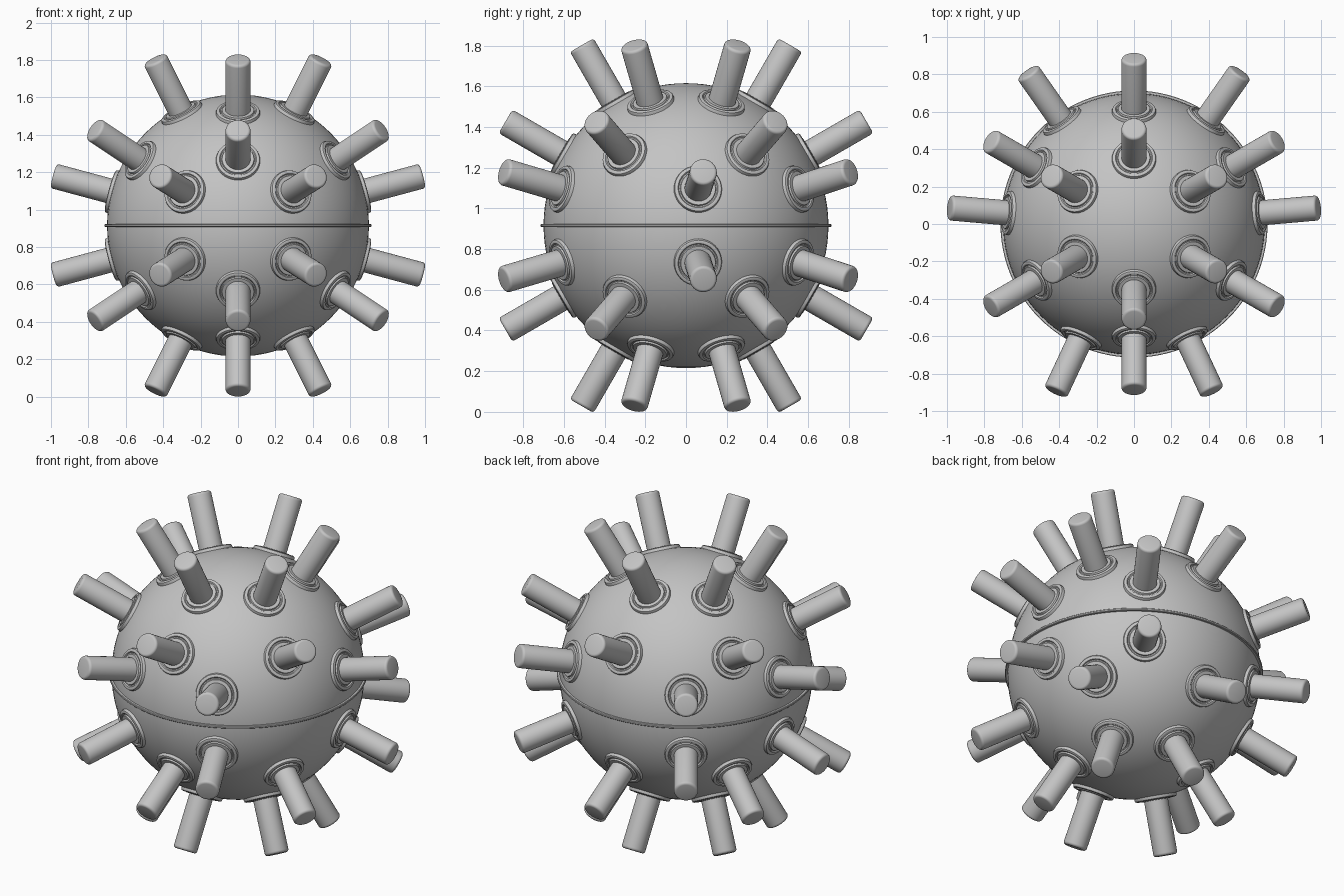
import bpy, bmesh, math
from mathutils import Vector

if "Cube" in bpy.data.objects:
    bpy.data.objects.remove(bpy.data.objects["Cube"])

CZ = 0.915          # height of the ball centre
R = 0.70            # ball radius

grey = bpy.data.materials.new("plain grey")
grey.diffuse_color = (0.55, 0.55, 0.55, 1)
grey.use_nodes = True
grey.node_tree.nodes["Principled BSDF"].inputs["Base Color"].default_value = grey.diffuse_color


def finish(ob, angle=35):
    bpy.ops.object.select_all(action='DESELECT')
    ob.select_set(True)
    bpy.context.view_layer.objects.active = ob
    bpy.ops.object.shade_smooth_by_angle(angle=math.radians(angle))


def lathe(name, profile, segs):
    """Revolve (radius, height) points around local z."""
    bm = bmesh.new()
    rings = []
    for r, h in profile:
        rings.append([bm.verts.new((r * math.cos(2 * math.pi * i / segs),
                                    r * math.sin(2 * math.pi * i / segs), h))
                      for i in range(segs)])
    for a, b in zip(rings, rings[1:]):
        for i in range(segs):
            j = (i + 1) % segs
            bm.faces.new((a[i], a[j], b[j], b[i]))
    bm.faces.new(rings[0][::-1])
    bm.faces.new(rings[-1])
    bmesh.ops.recalc_face_normals(bm, faces=bm.faces)
    me = bpy.data.meshes.new(name)
    bm.to_mesh(me)
    bm.free()
    me.materials.append(grey)
    return me


def place(name, me, direction=None):
    ob = bpy.data.objects.new(name, me)
    bpy.context.collection.objects.link(ob)
    ob.location = (0, 0, CZ)
    if direction:
        ob.rotation_mode = 'QUATERNION'
        ob.rotation_quaternion = direction.to_track_quat('Z', 'Y')
    return ob


# Ball
bpy.ops.mesh.primitive_uv_sphere_add(segments=96, ring_count=48, radius=R, location=(0, 0, CZ))
ball = bpy.context.object
ball.name = "ball"
ball.data.materials.append(grey)
finish(ball)

# Thin seam band round the middle
finish(place("seam_band", lathe("seam_band", [
    (0.69, -0.007), (0.711, -0.007), (0.714, -0.004),
    (0.714, 0.004), (0.711, 0.007), (0.69, 0.007)], 96)))

# Horn with rounded tip edge
S, TIP, B = 0.067, 1.024, 0.015
horn_profile = [(S, 0.64)]
for k in range(5):
    t = math.pi / 2 * k / 4
    horn_profile.append((S - B + B * math.cos(t), TIP - B + B * math.sin(t)))
horn = lathe("horn", horn_profile, 32)

# Stepped collar at the foot of each horn
collar = lathe("collar", [
    (0.118, 0.66), (0.118, 0.698), (0.115, 0.706), (0.107, 0.710),
    (0.099, 0.709), (0.094, 0.703), (0.088, 0.703), (0.085, 0.712),
    (0.066, 0.713)], 40)

# Horn rows: elevation and bearings measured from the front
rows = {
    60: [0, 60, 120, 180, 240, 300],
    30: [0, 60, 120, 180, 240, 300],
    15: [25, 95, 145, -25, -95, -145],
}
n = 0
for elev, bearings in rows.items():
    for side in (1, -1):
        for b in bearings:
            e, a = math.radians(elev), math.radians(b)
            d = Vector((math.cos(e) * math.sin(a), -math.cos(e) * math.cos(a), side * math.sin(e)))
            n += 1
            h = place(f"horn_{n}", horn, d)
            c = place(f"collar_{n}", collar, d)
            if n == 1:
                finish(h)
                finish(c)
